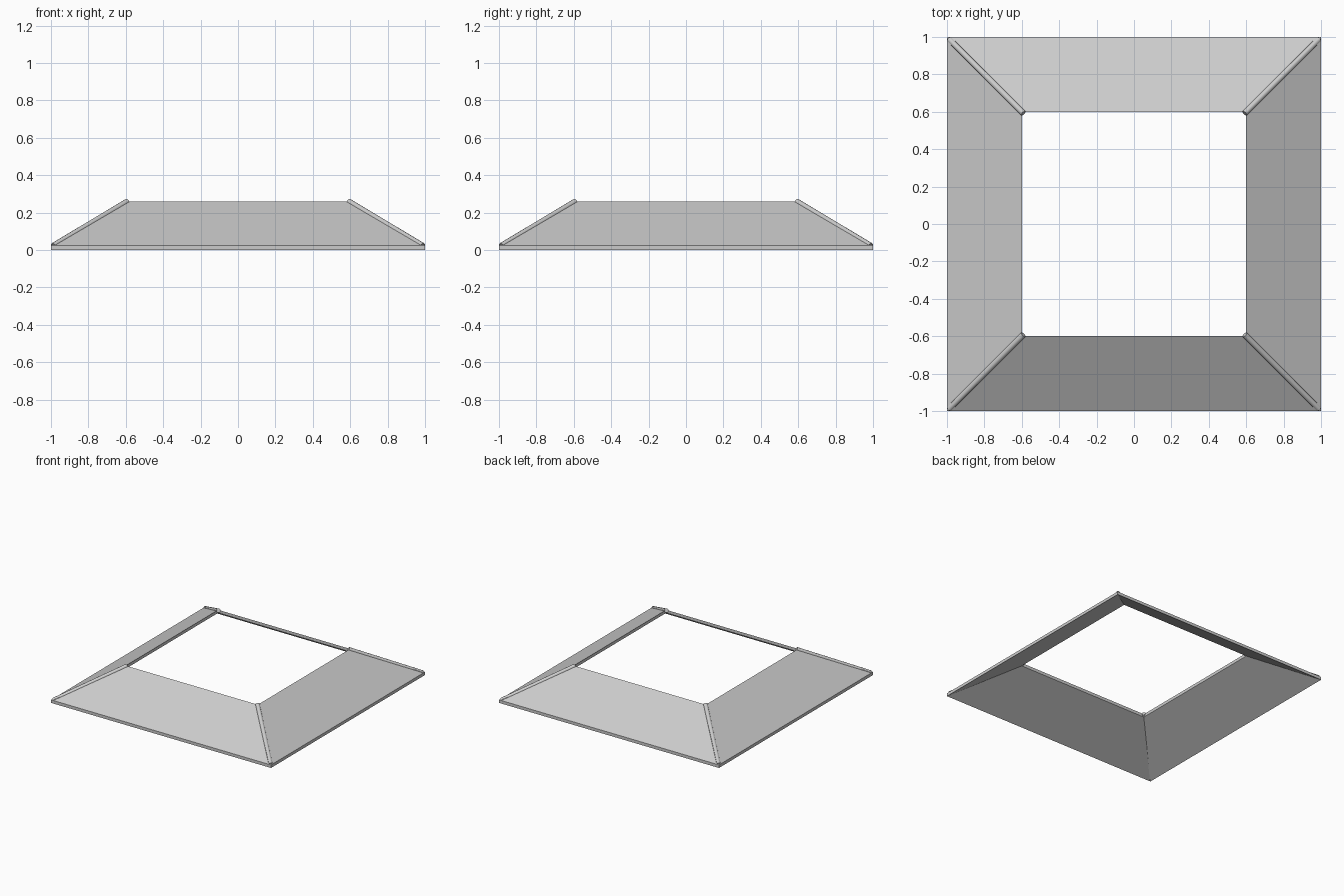
import bpy
import bmesh
from math import pi
from mathutils import Matrix, Vector

cube = bpy.data.objects.get("Cube")
if cube:
    bpy.data.objects.remove(cube, do_unlink=True)

OUTER, INNER = 1.0, 0.6      # half widths at the eave and at the opening
THICK, TOP = 0.025, 0.26     # slab thickness and upper edge height
CAP_RADIUS = 0.016

grey = bpy.data.materials.new("light grey")
grey.use_nodes = True
grey.diffuse_color = (0.6, 0.6, 0.6, 1)
grey.node_tree.nodes["Principled BSDF"].inputs["Base Color"].default_value = (0.6, 0.6, 0.6, 1)


def add_object(name, bm):
    bmesh.ops.recalc_face_normals(bm, faces=bm.faces)
    mesh = bpy.data.meshes.new(name)
    bm.to_mesh(mesh)
    bm.free()
    mesh.materials.append(grey)
    obj = bpy.data.objects.new(name, mesh)
    bpy.context.collection.objects.link(obj)
    return obj


def roof_panel(name, turn):
    """Sloped slab with mitred ends, a fascia and an inner edge."""
    bm = bmesh.new()
    profile = [(OUTER, 0), (OUTER, THICK), (INNER, TOP), (INNER, TOP - THICK)]
    ends = [[bm.verts.new((side * r, -r, z)) for r, z in profile] for side in (-1, 1)]
    for i in range(len(profile)):
        j = (i + 1) % len(profile)
        bm.faces.new((ends[0][i], ends[0][j], ends[1][j], ends[1][i]))
    for end in ends:
        bm.faces.new(end)
    bm.transform(Matrix.Rotation(turn, 4, "Z"))
    return add_object(name, bm)


def hip_cap(name, turn):
    """Round bar along the hip between two panels."""
    start = Vector((OUTER - 0.012, -OUTER + 0.012, THICK - 0.003))
    end = Vector((INNER - 0.008, -INNER + 0.008, TOP - 0.001))
    along = end - start
    bm = bmesh.new()
    bmesh.ops.create_cone(bm, cap_ends=True, segments=12, radius1=CAP_RADIUS,
                          radius2=CAP_RADIUS, depth=along.length)
    bm.transform(Matrix.Translation((start + end) / 2)
                 @ along.to_track_quat("Z", "Y").to_matrix().to_4x4())
    # Trim the bar flush with the fascia planes
    for normal in (Vector((1, 0, 0)), Vector((0, -1, 0))):
        cut = bmesh.ops.bisect_plane(bm, geom=bm.verts[:] + bm.edges[:] + bm.faces[:],
                                     plane_co=normal * OUTER, plane_no=normal, clear_outer=True)
        rim = [e for e in cut["geom_cut"] if isinstance(e, bmesh.types.BMEdge)]
        if rim:
            bmesh.ops.holes_fill(bm, edges=rim, sides=0)
    bm.transform(Matrix.Rotation(turn, 4, "Z"))
    obj = add_object(name, bm)
    bpy.ops.object.select_all(action="DESELECT")
    obj.select_set(True)
    bpy.context.view_layer.objects.active = obj
    bpy.ops.object.shade_smooth_by_angle(angle=pi / 5)


# Four sides and the four hips that follow them
sides = ("front", "left", "back", "right")
corners = ("front_left", "back_left", "back_right", "front_right")
for n, (side, corner) in enumerate(zip(sides, corners)):
    roof_panel(side + "_roof_panel", n * pi / 2)
    hip_cap(corner + "_hip_cap", n * pi / 2)
